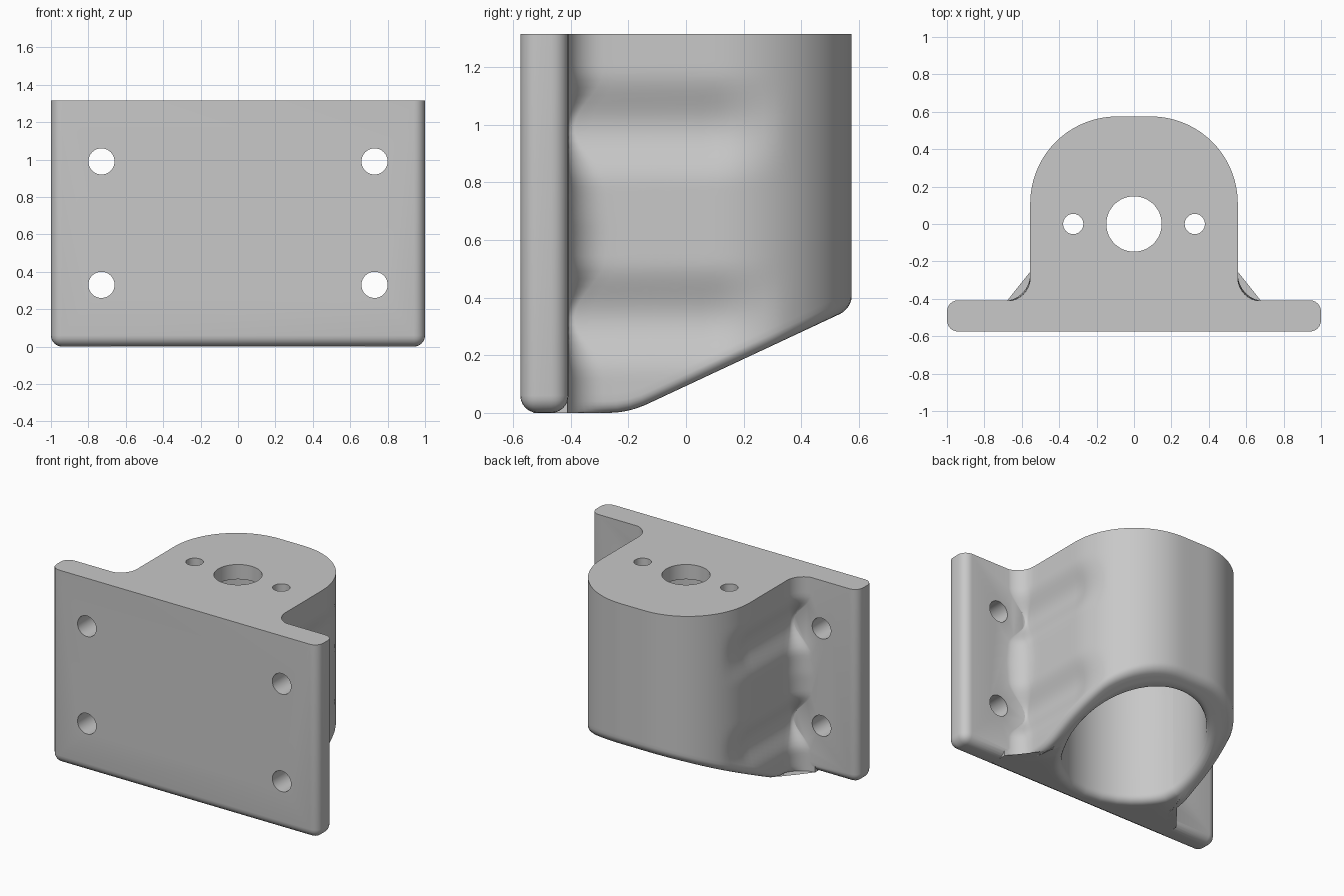
import bpy, bmesh
from math import sin, cos, pi, atan2, hypot
from mathutils import Matrix

if "Cube" in bpy.data.objects:
    bpy.data.objects.remove(bpy.data.objects["Cube"])

TOP, BACK, FRONT = 1.315, -0.408, -0.575
BORE, CEILING = 0.44, 1.215
SCREW_X, SCREW_Z = 0.73, (0.33, 0.99)

grey = bpy.data.materials.new("light grey")
grey.use_nodes = True
grey.diffuse_color = (0.58, 0.58, 0.58, 1)
grey.node_tree.nodes["Principled BSDF"].inputs["Base Color"].default_value = (0.58, 0.58, 0.58, 1)


def clamp(v):
    return max(0.0, min(1.0, v))


def make(name, bm):
    bmesh.ops.recalc_face_normals(bm, faces=bm.faces)
    mesh = bpy.data.meshes.new(name)
    bm.to_mesh(mesh)
    bm.free()
    ob = bpy.data.objects.new(name, mesh)
    bpy.context.collection.objects.link(ob)
    mesh.materials.append(grey)
    return ob


def cylinder(name, radius, depth, centre, axis="Z", segments=48):
    bm = bmesh.new()
    rot = Matrix.Rotation(pi / 2, 4, "X") if axis == "Y" else Matrix()
    bmesh.ops.create_cone(bm, cap_ends=True, segments=segments, radius1=radius, radius2=radius,
                          depth=depth, matrix=Matrix.Translation(centre) @ rot)
    return make(name, bm)


def combine(target, tool, operation):
    mod = target.modifiers.new(operation.title(), "BOOLEAN")
    mod.operation, mod.solver, mod.object = operation, "EXACT", tool
    bpy.context.view_layer.objects.active = target
    bpy.ops.object.modifier_apply(modifier=mod.name)
    bpy.data.objects.remove(tool)


def floor_z(y):
    """Underside: flat near the plate, then blended into a ramp."""
    slope = 0.4675
    if y < -0.27:
        return 0.0
    if y < -0.13:
        return slope * (y + 0.27) ** 2 / 0.28
    return slope * (y + 0.2)


def groove(z):
    """Strength of the screw clearance grooves at a height."""
    return sum(cos(pi / 2 * clamp(abs(z - c) / 0.2)) ** 2 for c in SCREW_Z)


def half_outline():
    """Kinds of point along the right half, from front middle to back middle."""
    pts = [("front", i / 8) for i in range(9)]
    pts += [("fillet", i / 8) for i in range(9)]
    pts += [("side", i / 9) for i in range(1, 9)]
    pts += [("corner", i / 18) for i in range(19)]
    pts += [("back", 0.5), ("back", 1.0)]
    return pts


def place(kind, t, z):
    g = groove(z)
    wall = 0.555 - 0.045 * g
    r = max(0.02, 0.125 - 0.1 * g + 0.02 * clamp(1 - abs(z - 0.66) / 0.2))
    y0 = BACK - 0.004
    if kind == "front":
        return (wall + r) * t, -0.53
    if kind == "fillet":
        a = pi / 2 * t
        return wall + r - r * sin(a), y0 + r - r * cos(a)
    if kind == "side":
        y = y0 + r + (0.11 - y0 - r) * t
        return wall, y
    if kind == "corner":
        a = pi / 2 * t
        x, y = 0.09 + 0.465 * cos(a), 0.11 + 0.465 * sin(a)
        return x - 0.045 * g * clamp((0.32 - y) / 0.21), y
    return 0.09 * (1 - t), 0.575


# Housing: rings lofted down the outside, across the underside and up the bore
half = half_outline()
columns = [(k, t, 1) for k, t in half] + [(k, t, -1) for k, t in half[-2:0:-1]]
EDGE, RIM, ROWS = 0.04, 0.05, 48


def column_points(kind, t, side):
    pts = []
    y_ref = place(kind, t, 0.2)[1]
    for _ in range(3):
        low = floor_z(y_ref) + EDGE
        y_ref = place(kind, t, low)[1]
    for i in range(ROWS + 1):
        z = TOP + (low - TOP) * i / ROWS
        x, y = place(kind, t, z)
        pts.append((x, y, z))
    # rounded outer edge, fading out towards the plate
    fade = clamp((y - BACK) / 0.1)
    length = hypot(x, y)
    for i in range(1, 6):
        a = pi / 2 * i / 5
        k = 1 - EDGE * fade * (1 - cos(a)) / length
        pts.append((x * k, y * k, floor_z(y * k) + EDGE * (1 - sin(a))))
    ox, oy = x * k, y * k
    # underside
    th = atan2(oy + 0.2, ox)
    if kind == "front" and t == 0:
        th = -pi / 2
    rx, ry = (BORE + RIM) * cos(th), (BORE + RIM) * sin(th)
    for f in (0.33, 0.67):
        yy = oy + (ry - oy) * f
        pts.append((ox + (rx - ox) * f, yy, floor_z(yy)))
    # rounded bore rim, then the bore wall
    for i in range(6):
        a = pi / 2 * i / 5
        rad = BORE + RIM * (1 - sin(a))
        pts.append((rad * cos(th), rad * sin(th),
                    floor_z(rad * sin(th)) + RIM * (1 - cos(a))))
    pts.append((BORE * cos(th), BORE * sin(th), CEILING))
    return [(px * side, py, pz) for px, py, pz in pts]


bm = bmesh.new()
grid = [[bm.verts.new(p) for p in column_points(*c)] for c in columns]
for i, col in enumerate(grid):
    nxt = grid[(i + 1) % len(grid)]
    for j in range(len(col) - 1):
        bm.faces.new((col[j], col[j + 1], nxt[j + 1], nxt[j]))
bm.faces.new([c[0] for c in grid])
bm.faces.new([c[-1] for c in grid])
housing = make("housing", bm)

# Mounting plate: rounded on every edge except around the top
bm = bmesh.new()
bmesh.ops.create_cube(bm, size=1, matrix=Matrix.Translation((0, (FRONT + BACK) / 2, TOP / 2))
                      @ Matrix.Diagonal((2, BACK - FRONT, TOP, 1)))
edges = [e for e in bm.edges if min(v.co.z for v in e.verts) < 0.1]
bmesh.ops.bevel(bm, geom=edges, offset=0.06, segments=6, profile=0.5, affect="EDGES")
bracket = make("motor_bracket", bm)

# Clear the plate behind the bore, join the housing, then drill the holes
combine(bracket, cylinder("bore_relief", BORE + RIM + 0.005, 2, (0, 0, 0.25)), "DIFFERENCE")
combine(bracket, housing, "UNION")
for sx in (-1, 1):
    for z in SCREW_Z:
        combine(bracket, cylinder("screw_cutter", 0.07, 0.4, (sx * SCREW_X, -0.5, z), "Y"),
                "DIFFERENCE")
    combine(bracket, cylinder("bolt_cutter", 0.054, 0.3, (sx * 0.325, 0, TOP)), "DIFFERENCE")
combine(bracket, cylinder("shaft_cutter", 0.148, 0.3, (0, 0, TOP), segments=64), "DIFFERENCE")

bpy.ops.object.select_all(action="DESELECT")
bracket.select_set(True)
bpy.context.view_layer.objects.active = bracket
bpy.ops.object.shade_smooth_by_angle(angle=pi / 6)
